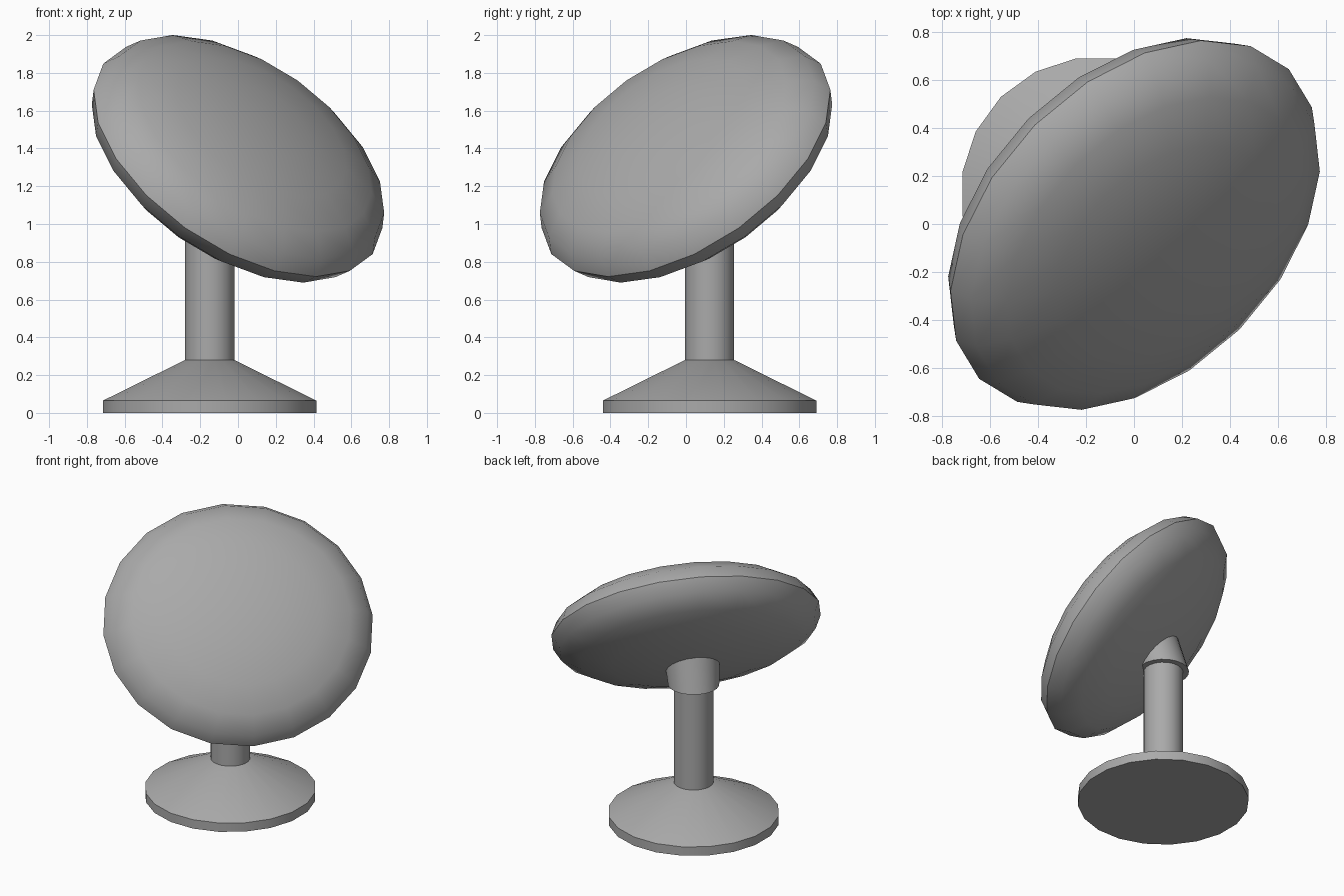
import bpy, bmesh, math
from mathutils import Vector, Matrix

if "Cube" in bpy.data.objects:
    bpy.data.objects.remove(bpy.data.objects["Cube"])

SIDES = 20
STEP = 2 * math.pi / SIDES
AXIS_X, AXIS_Y = -0.15, 0.125          # vertical axis of the stand
FACING = Vector((1, -1, 0)).normalized()  # horizontal direction the dish faces

grey = bpy.data.materials.new("plain grey")
grey.diffuse_color = (0.4, 0.4, 0.4, 1)
grey.use_nodes = True
grey.node_tree.nodes["Principled BSDF"].inputs["Base Color"].default_value = grey.diffuse_color


def finish(name, bm):
    bmesh.ops.recalc_face_normals(bm, faces=bm.faces)
    mesh = bpy.data.meshes.new(name)
    bm.to_mesh(mesh)
    bm.free()
    mesh.materials.append(grey)
    obj = bpy.data.objects.new(name, mesh)
    bpy.context.collection.objects.link(obj)
    bpy.ops.object.select_all(action='DESELECT')
    obj.select_set(True)
    bpy.context.view_layer.objects.active = obj
    bpy.ops.object.shade_smooth_by_angle(angle=math.radians(35))
    return obj


def loft(name, rings):
    """Closed body through horizontal rings of (radius, height, shift toward facing)."""
    bm = bmesh.new()
    loops = []
    for radius, z, shift in rings:
        cx, cy = AXIS_X + FACING.x * shift, AXIS_Y + FACING.y * shift
        loops.append([bm.verts.new((cx + radius * math.cos((i + 0.5) * STEP),
                                    cy + radius * math.sin((i + 0.5) * STEP), z))
                      for i in range(SIDES)])
    for low, high in zip(loops, loops[1:]):
        for i in range(SIDES):
            j = (i + 1) % SIDES
            bm.faces.new((low[i], low[j], high[j], high[i]))
    bm.faces.new(loops[0])
    bm.faces.new(loops[-1])
    return finish(name, bm)


# Round foot with a sloping top
loft("base", [(0.572, 0, 0), (0.572, 0.065, 0), (0.132, 0.28, 0)])

# Upright post
loft("post", [(0.132, 0.27, 0), (0.132, 1.1, 0)])

# Flared collar leaning into the back of the dish
loft("collar", [(0.172, 1.0, 0), (0.2, 1.3, 0.115)])

# Dish: flattened sphere tilted up toward its facing direction
tilt = math.radians(43.1)
normal = FACING * math.cos(tilt) + Vector((0, 0, math.sin(tilt)))
side = Vector((1, 1, 0)).normalized()
up = normal.cross(side)
frame = Matrix((side, up, normal)).transposed().to_4x4()
bm = bmesh.new()
bmesh.ops.create_uvsphere(bm, u_segments=SIDES, v_segments=10, radius=1)
bmesh.ops.transform(bm, verts=bm.verts,
                    matrix=Matrix.Translation((0, 0, 1.345)) @ frame
                    @ Matrix.Diagonal((0.912, 0.854, 0.295, 1)))
dish = finish("dish", bm)
dish.data.shade_smooth()
